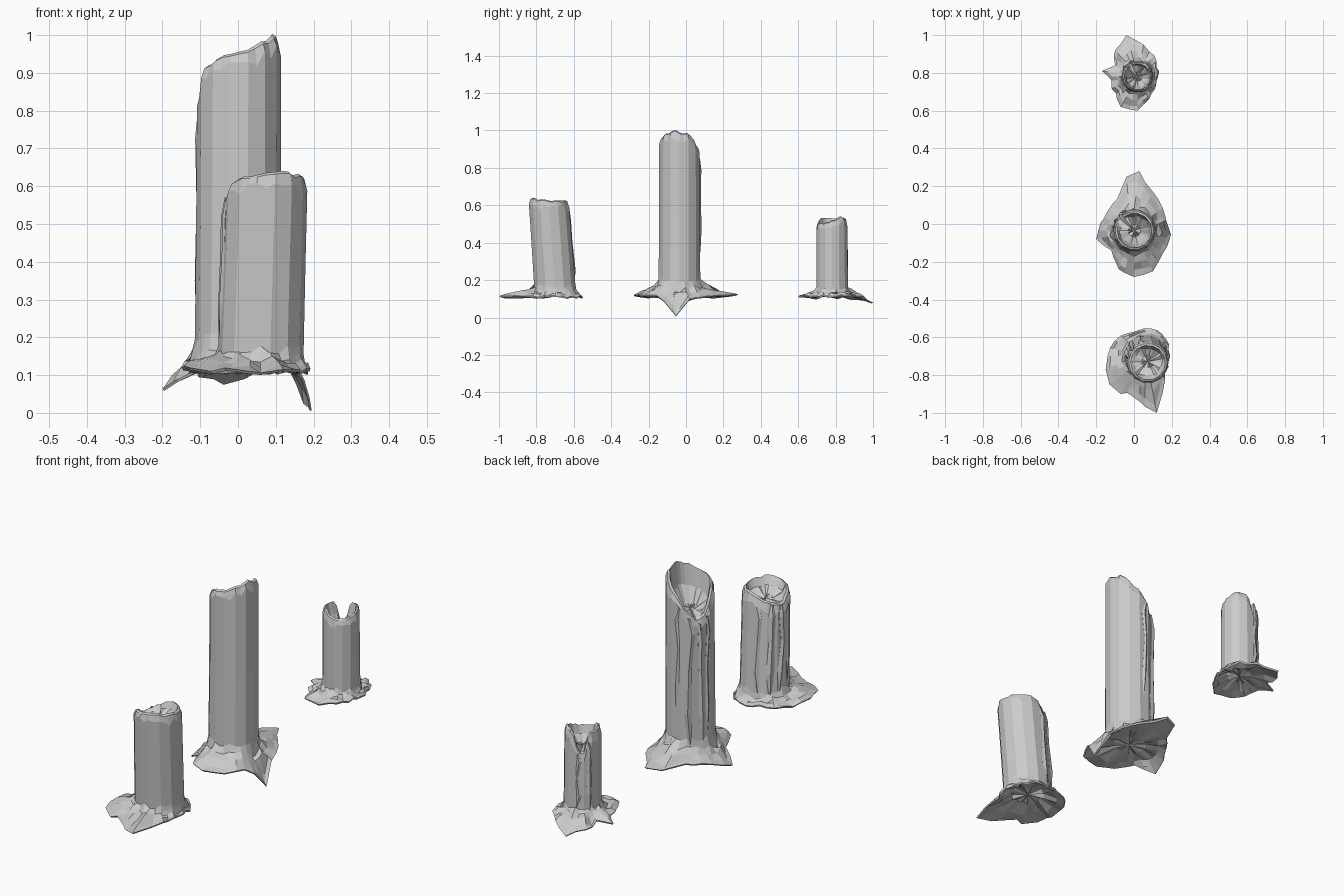
import bpy, bmesh, math, random
from mathutils import Vector

if "Cube" in bpy.data.objects:
    bpy.data.objects.remove(bpy.data.objects["Cube"])

random.seed(4)
N = 28  # columns; every second one is a candle corner


def make_object(name, bm):
    bmesh.ops.recalc_face_normals(bm, faces=bm.faces)
    me = bpy.data.meshes.new(name)
    bm.to_mesh(me)
    bm.free()
    ob = bpy.data.objects.new(name, me)
    bpy.context.collection.objects.link(ob)


def loft(bm, rings):
    rows = [[bm.verts.new(p) for p in r] for r in rings]
    for a, b in zip(rows, rows[1:]):
        for i in range(len(a)):
            j = (i + 1) % len(a)
            bm.faces.new((a[i], a[j], b[j], b[i]))
    for row in (rows[0], rows[-1]):
        c = bm.verts.new(sum((v.co for v in row), Vector()) / len(row))
        for i in range(len(row)):
            bm.faces.new((row[i], row[(i + 1) % len(row)], c))


def lookup(table, deg):
    """Linear interpolation in a cyclic (angle, value) table."""
    t = sorted(table)
    t = [(t[-1][0] - 360, t[-1][1])] + t + [(t[0][0] + 360, t[0][1])]
    for (a, u), (b, v) in zip(t, t[1:]):
        if a <= deg <= b:
            return u + (v - u) * (deg - a) / max(b - a, 1e-6)


def candle(name, foot, top, r, rim, floor, base, outline, drips, jag):
    height = max(z for _, z in rim)
    foot, top = Vector(foot), Vector(top)

    def wall(deg, rad, z):
        c, a = foot.lerp(top, (z - 0.15) / (height - 0.15)), math.radians(deg)
        return Vector((c.x + rad * math.cos(a), c.y + rad * math.sin(a), z))

    # Wax pool outline as seen from the foot of the candle
    reach, level, exact = [], [], {}
    for x, y, z in outline:
        d = Vector((x, y)) - foot
        a = math.degrees(math.atan2(d.y, d.x)) % 360
        reach.append((a, d.length))
        level.append((a, z))
        exact[round(a * N / 360) % N] = Vector((x, y, z))

    # Hollow candle shaft with a melted rim
    degs = [360 * i / N for i in range(N)]
    flat = [1 if i % 2 == 0 else math.cos(2 * math.pi / N) for i in range(N)]
    rz = [lookup(rim, d) + random.uniform(-.008, .003) for d in degs]
    dips = [random.uniform(.02, .055) for _ in degs]
    cols = list(zip(degs, flat, rz, dips))
    rings = [[wall(d, r * .3, floor + random.uniform(-.005, .015)) for d, f, z, s in cols],
             [wall(d, r * random.uniform(.62, .74), floor + .45 * (z - floor)) for d, f, z, s in cols],
             [wall(d, r * .83 * f, z) for d, f, z, s in cols],
             [wall(d, r * .92 * f, z - .006) for d, f, z, s in cols],
             [wall(d, r * f, z - s) for d, f, z, s in cols],
             [wall(d, r * 1.01 * f, .25 + .4 * (z - .25)) for d, f, z, s in cols],
             [wall(d, r * 1.03 * f, base + random.uniform(-.01, .015)) for d, f, z, s in cols]]

    # Spreading wax pool with a thin ragged edge and a hollow underside
    edge, low, under, core = [], [], [], []
    slopes = ([], [], [])
    for i, d in enumerate(degs):
        R = max(lookup(reach, d) * (1 + random.uniform(-jag, jag * .2)), r * 1.12)
        e = wall(d, R, lookup(level, d) + random.uniform(-jag, jag) * .1)
        if i in exact:
            e = exact[i].copy()
        ze = e.z
        for s, t, k in zip(slopes, (.15, .42, .75), (.6, .33, .14)):
            z = ze + (base - ze) * k
            z = max(z, .113 + .05 * k) if t < .7 else z
            p = wall(d, r, z).lerp(e, t + random.uniform(-.07, .07))
            s.append(Vector((p.x, p.y, z + random.uniform(-.012, .012))))
        edge.append(e)
        low.append(e.lerp(wall(d, r, .11), .05) - Vector((0, 0, .007)))
        u = wall(d, r, .11).lerp(e, .4)
        under.append(Vector((u.x, u.y, .113 + random.uniform(-.012, .01))))
        core.append(wall(d, r * .7, .125 + random.uniform(-.012, .012)))
    rings += [*slopes, edge, low, under, core]
    bm = bmesh.new()
    loft(bm, rings)
    make_object(name, bm)

    # Wax runs down the side
    bm = bmesh.new()
    for deg, z0, z1, w in drips:
        run = []
        for t, k in ((0, .35), (.12, .9), (.4, .7), (.75, 1), (1, .5)):
            d = deg + random.uniform(-6, 6)
            c = wall(d, r * .96, z0 + (z1 - z0) * t)
            a = math.radians(d)
            out, side = Vector((math.cos(a), math.sin(a), 0)), Vector((-math.sin(a), math.cos(a), 0))
            run.append([c + w * k * (side * math.cos(q) + out * .9 * math.sin(q))
                        for q in (i * math.tau / 5 + .3 for i in range(5))])
        loft(bm, run)
    make_object(name + "_wax_runs", bm)


candle("front_candle", (.06, -.70), (.075, -.735), .11,
       [(0, .63), (60, .632), (100, .615), (140, .59), (175, .58), (210, .615), (250, .635), (300, .639)],
       .565, .165,
       [(.10, -.555, .115), (.17, -.61, .115), (.18, -.74, .115), (.165, -.82, .115), (.14, -.93, .115),
        (.12, -1.0, .115), (.03, -.94, .11), (-.07, -.90, .11), (-.13, -.85, .12), (-.15, -.77, .12),
        (-.14, -.70, .12), (-.07, -.59, .115), (.03, -.56, .11)],
       [(105, .57, .16, .016), (135, .58, .15, .02), (165, .57, .15, .018), (190, .56, .2, .012)], .1)

candle("middle_candle", (0, -.035), (.003, -.035), .111,
       [(0, .995), (30, .985), (60, .94), (90, .89), (115, .84), (140, .79), (165, .81), (190, .88),
        (205, .92), (230, .94), (270, .955), (310, .985), (340, 1.003)],
       .80, .20,
       [(.03, .28, .125), (.06, .22, .12), (.13, .13, .115), (.17, .02, .10), (.195, -.055, .007),
        (.175, -.12, .09), (.15, -.16, .12), (.10, -.25, .12), (0, -.28, .12), (-.08, -.24, .12),
        (-.12, -.14, .11), (-.20, -.08, .063), (-.16, .03, .10), (-.09, .13, .12), (-.04, .25, .12)],
       [(95, .85, .35, .013), (125, .80, .17, .02), (150, .77, .17, .016), (172, .80, .2, .012)], .03)

candle("back_candle", (.018, .782), (.018, .78), .084,
       [(0, .52), (45, .543), (85, .535), (108, .44), (128, .43), (145, .525), (180, .53), (225, .535),
        (255, .52), (280, .51), (315, .50)],
       .43, .155,
       [(-.04, 1.0, .08), (.05, .95, .115), (.12, .86, .12), (.125, .77, .115), (.08, .66, .115),
        (.02, .60, .115), (-.07, .62, .115), (-.09, .66, .11), (-.12, .76, .115), (-.17, .81, .105),
        (-.10, .84, .115), (-.10, .92, .10)],
       [(110, .42, .15, .013), (145, .48, .15, .014)], .1)
